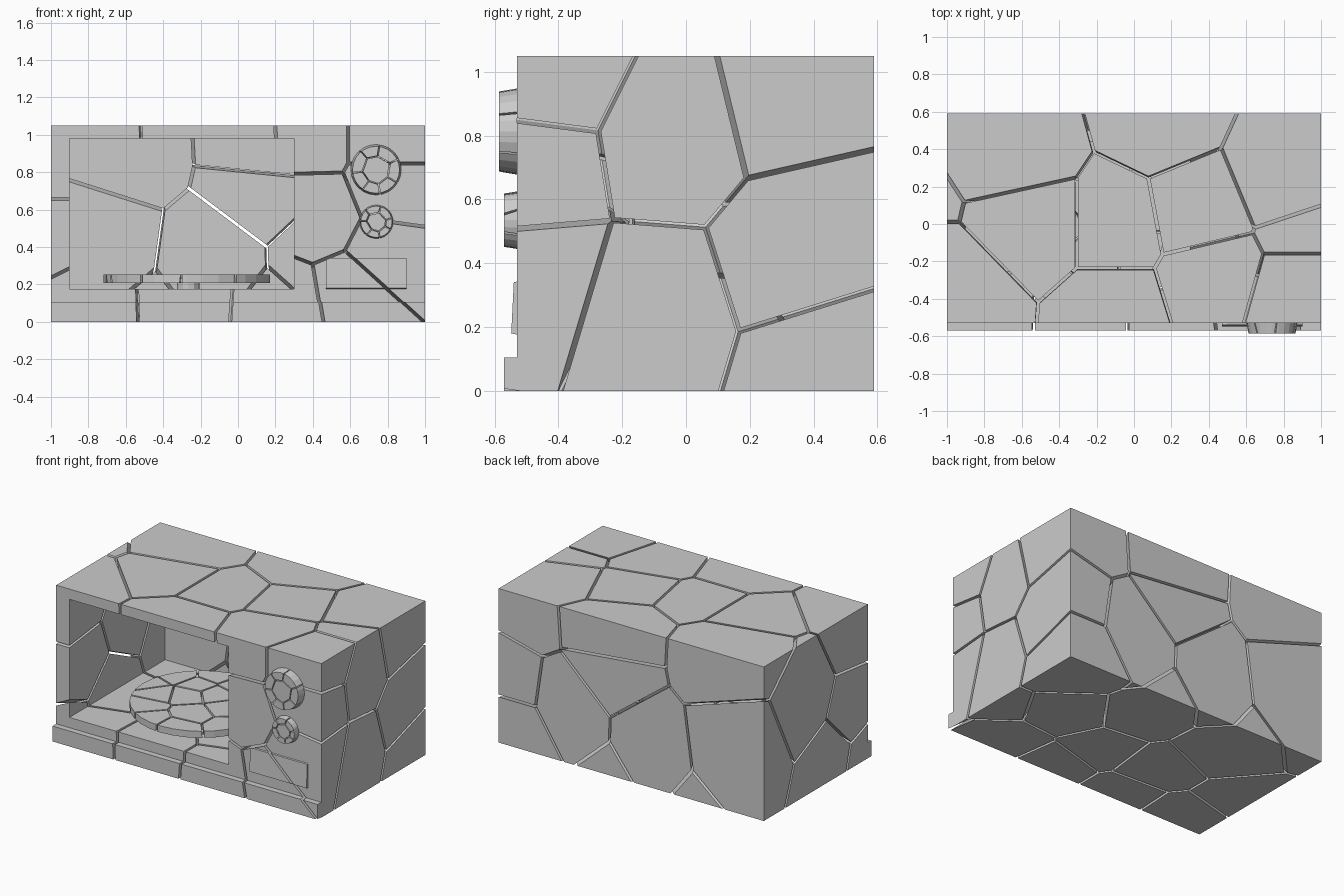
import bpy, bmesh, math, random
from mathutils import Vector, Matrix

if "Cube" in bpy.data.objects:
    bpy.data.objects.remove(bpy.data.objects["Cube"])

random.seed(4)


def make_object(name, bm):
    bmesh.ops.recalc_face_normals(bm, faces=bm.faces)
    me = bpy.data.meshes.new(name)
    bm.to_mesh(me)
    bm.free()
    ob = bpy.data.objects.new(name, me)
    bpy.context.collection.objects.link(ob)
    return ob


def box(name, lo, hi):
    lo, hi = Vector(lo), Vector(hi)
    bm = bmesh.new()
    m = Matrix.Translation((lo + hi) / 2) @ Matrix.Diagonal((*(hi - lo), 1))
    bmesh.ops.create_cube(bm, size=1, matrix=m)
    return make_object(name, bm)


def extrude_x(name, profile, x0, x1):
    bm = bmesh.new()
    f = bm.faces.new([bm.verts.new((x0, y, z)) for y, z in profile])
    r = bmesh.ops.extrude_face_region(bm, geom=[f])
    moved = [v for v in r["geom"] if isinstance(v, bmesh.types.BMVert)]
    bmesh.ops.translate(bm, verts=moved, vec=(x1 - x0, 0, 0))
    return make_object(name, bm)


def cylinder(name, center, r1, r2, depth, sides, along_y=False):
    bm = bmesh.new()
    m = Matrix.Translation(center)
    if along_y:
        m = m @ Matrix.Rotation(math.pi / 2, 4, "X")
    bmesh.ops.create_cone(bm, cap_ends=True, segments=sides, radius1=r1,
                          radius2=r2, depth=depth, matrix=m)
    return make_object(name, bm)


def boolean(ob, tool, op):
    tool.hide_render = True
    mod = ob.modifiers.new("cut", "BOOLEAN")
    mod.operation, mod.object, mod.solver = op, tool, "EXACT"
    deps = bpy.context.evaluated_depsgraph_get()
    me = bpy.data.meshes.new_from_object(ob.evaluated_get(deps))
    ob.modifiers.clear()
    ob.data = me
    bpy.data.objects.remove(tool)


def fracture(ob, seeds, gap):
    """Split an object into Voronoi shards separated by narrow gaps."""
    lo = Vector([min(v.co[i] for v in ob.data.vertices) - 0.05 for i in range(3)])
    hi = Vector([max(v.co[i] for v in ob.data.vertices) + 0.05 for i in range(3)])
    everything = bmesh.new()
    for s in seeds:
        bm = bmesh.new()
        m = Matrix.Translation((lo + hi) / 2) @ Matrix.Diagonal((*(hi - lo), 1))
        bmesh.ops.create_cube(bm, size=1, matrix=m)
        for t in sorted(seeds, key=lambda q: (q - s).length)[1:]:
            n = (t - s).normalized()
            p = (s + t) / 2 - n * gap / 2
            if all((v.co - p).dot(n) < 1e-5 for v in bm.verts):
                continue
            bmesh.ops.bisect_plane(bm, geom=bm.verts[:] + bm.edges[:] + bm.faces[:],
                                   dist=1e-6, plane_co=p, plane_no=n, clear_outer=True)
            rim = [e for e in bm.edges if e.is_boundary]
            bmesh.ops.holes_fill(bm, edges=rim, sides=0)
        bmesh.ops.recalc_face_normals(bm, faces=bm.faces)
        tmp = bpy.data.meshes.new("tmp")
        bm.to_mesh(tmp)
        bm.free()
        everything.from_mesh(tmp)
        bpy.data.meshes.remove(tmp)
    boolean(ob, make_object("shard_cutter", everything), "INTERSECT")


# Oven housing with front sill, cooking cavity and sloped door button
body = extrude_x("oven_housing", [(-0.57, 0), (0.59, 0), (0.59, 1.05), (-0.53, 1.05),
                                  (-0.53, 0.105), (-0.57, 0.105)], -1, 1)
boolean(body, box("cavity", (-0.9, -0.7, 0.175), (0.3, 0.5, 0.98)), "DIFFERENCE")
button = extrude_x("button", [(-0.5, 0.17), (-0.548, 0.18), (-0.54, 0.34), (-0.5, 0.35)],
                   0.47, 0.9)
boolean(body, button, "UNION")

# Shard centres: roof, right side, back, left side, floor and front
seeds = [Vector(p) for p in [
    (-0.10, 0.00, 0.95), (-0.51, 0.00, 0.94), (-0.58, 0.32, 0.86), (0.33, 0.08, 0.95),
    (0.15, 0.52, 0.90), (0.74, 0.25, 0.86), (0.42, -0.30, 0.95), (-0.10, -0.46, 0.92),
    (0.85, -0.42, 0.95), (-0.92, -0.40, 0.90),
    (0.85, -0.08, 0.78), (0.85, -0.45, 0.72), (0.80, -0.42, 0.36), (0.85, -0.12, 0.27),
    (0.85, 0.35, 0.42), (0.85, 0.45, 0.10), (0.60, -0.45, 0.14),
    (0.13, 0.55, 0.70), (-0.14, 0.55, 0.34), (-0.72, 0.50, 0.42), (0.45, 0.50, 0.36),
    (-0.92, 0.10, 0.62), (-0.92, -0.35, 0.45), (-0.85, -0.10, 0.20),
    (-0.30, -0.10, 0.08), (-0.32, -0.50, 0.12), (0.15, -0.15, 0.10), (0.25, -0.50, 0.08),
    (-0.75, -0.48, 0.10), (-0.45, 0.25, 0.10), (0.20, 0.30, 0.08), (0.55, 0.05, 0.08),
    (0.43, -0.40, 0.55), (0.42, 0.05, 0.55)]]
fracture(body, seeds, 0.016)

# Turntable plate and its hub
plate = cylinder("turntable", (-0.275, 0, 0.23), 0.445, 0.445, 0.045, 32)
pts = []
while len(pts) < 15:
    a, r = random.uniform(0, math.tau), 0.43 * math.sqrt(random.random())
    p = Vector((-0.275 + r * math.cos(a), r * math.sin(a), random.uniform(0.2, 0.26)))
    if all((p - q).length > 0.16 for q in pts):
        pts.append(p)
fracture(plate, pts, 0.012)
cylinder("turntable_hub", (-0.265, 0, 0.192), 0.06, 0.06, 0.034, 12)

# Two tapered control knobs, each broken into a core and a ring of shards
for name, x, z, r, front in (("upper_knob", 0.738, 0.813, 0.135, -0.586),
                             ("lower_knob", 0.74, 0.535, 0.09, -0.57)):
    depth = -0.53 - front
    knob = cylinder(name, (x, front + depth / 2, z), r, r * 0.93, depth, 24, True)
    pts = [Vector((x, front + depth / 2, z))]
    for k in range(7):
        a = math.tau * k / 7 + random.uniform(-0.2, 0.2)
        pts.append(Vector((x + r * math.cos(a), front + random.uniform(0.01, 0.04),
                           z + r * math.sin(a))))
    fracture(knob, pts, 0.006)
